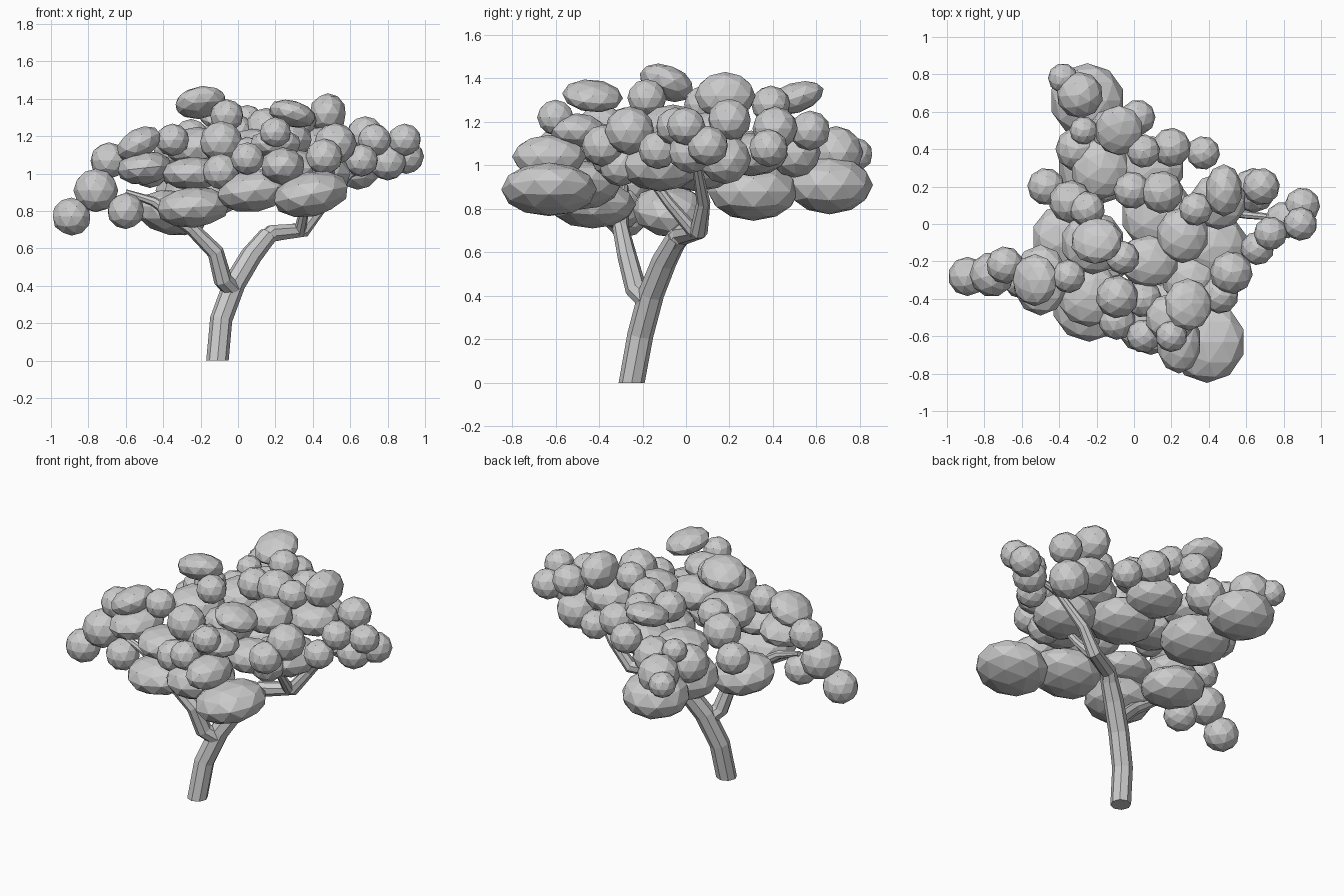
import bpy, bmesh, random
from math import radians
from mathutils import Vector, Matrix

random.seed(4)


def finish(bm, name):
    mesh = bpy.data.meshes.new(name)
    bm.to_mesh(mesh)
    bm.free()
    ob = bpy.data.objects.new(name, mesh)
    bpy.context.collection.objects.link(ob)
    return ob


def limb(name, path, sides=8, flat_start=False):
    """Tapered faceted tube through (x, y, z, radius) points."""
    bm = bmesh.new()
    pts = [Vector(p[:3]) for p in path]
    rings = []
    for i, p in enumerate(pts):
        a, b = pts[max(i - 1, 0)], pts[min(i + 1, len(pts) - 1)]
        d = Vector((0, 0, 1)) if flat_start and i == 0 else (b - a).normalized()
        q = Vector((0, 0, 1)).rotation_difference(d)
        ring = bmesh.ops.create_circle(
            bm, segments=sides, radius=path[i][3],
            matrix=Matrix.Translation(p) @ q.to_matrix().to_4x4())["verts"]
        rings.append(ring)
    for r, s in zip(rings, rings[1:]):
        for k in range(sides):
            n = (k + 1) % sides
            bm.faces.new((r[k], r[n], s[n], s[k]))
    bm.faces.new(rings[0])
    bm.faces.new(rings[-1])
    bmesh.ops.recalc_face_normals(bm, faces=bm.faces)
    return finish(bm, name)


def leaf_clump(name, x, y, z, rx, ry, rz):
    """Flat-shaded ellipsoid of foliage."""
    bm = bmesh.new()
    bmesh.ops.create_icosphere(bm, subdivisions=2, radius=1)
    ob = finish(bm, name)
    ob.location = (x, y, z)
    ob.scale = (rx, ry, rz)
    return ob


# Trunk and branches
limb("trunk", [(-.11, -.25, 0, .06), (-.09, -.21, .22, .06), (-.02, -.16, .41, .06),
               (.07, -.1, .56, .058), (.16, -.04, .67, .05)], flat_start=True)
limb("right_branch", [(.12, -.07, .62, .05), (.18, -.02, .68, .048), (.35, .06, .7, .042),
                      (.45, .08, .83, .032), (.6, .05, 1.0, .022), (.8, .03, 1.08, .015)])
limb("front_branch", [(.33, .04, .69, .032), (.36, -.08, .83, .025), (.37, -.17, .95, .02)])
limb("left_branch", [(-.03, -.18, .38, .05), (-.08, -.23, .43, .05), (-.12, -.27, .58, .045),
                     (-.25, -.3, .71, .038), (-.45, -.29, .85, .026), (-.6, -.28, .9, .016)])

# Wide leaf pads: centre and radii
pads = [
    (.39, -.63, .89, .21, .22, .12), (-.24, -.43, .82, .2, .2, .11),
    (.09, -.5, .91, .21, .2, .115), (-.25, .66, .91, .2, .2, .135),
    (-.2, .31, .88, .21, .21, .135), (-.35, -.07, .79, .2, .18, .12),
    (.42, -.12, 1.0, .19, .19, .12), (.13, .05, 1.0, .2, .2, .12),
    (.1, .3, 1.05, .17, .17, .1), (-.5, -.3, 1.03, .15, .19, .09),
    (-.53, -.3, 1.16, .13, .14, .08), (-.2, -.09, 1.38, .14, .13, .08),
    (.29, -.43, 1.32, .13, .14, .07), (.48, .18, 1.32, .1, .14, .11),
    (-.08, .5, 1.31, .13, .14, .07), (.08, -.2, 1.14, .16, .14, .1),
    (.26, -.06, 1.18, .14, .15, .1), (-.22, -.1, 1.14, .17, .17, .11),
    (-.18, .3, 1.06, .16, .17, .1), (.2, -.5, 1.16, .14, .13, .08),
    (-.24, -.38, 1.0, .17, .17, .09), (.45, .12, 1.15, .15, .15, .1),
    (.24, -.63, 1.04, .12, .17, .1), (.3, -.3, 1.03, .15, .14, .1),
]
# Tilts of the leaning pads: pad index -> degrees about x and y
tilts = {0: (0, -12), 1: (0, -4), 2: (0, -8), 9: (0, -6), 10: (0, -28),
         11: (-20, -10), 12: (-5, 15), 14: (18, 0), 5: (-5, 10)}
for i, p in enumerate(pads):
    ob = leaf_clump(f"leaf_pad_{i + 1}", *p)
    tx, ty = tilts.get(i, (0, 0))
    ob.rotation_euler = (radians(tx), radians(ty), 0)

# Round leaf puffs: centre and radius
puffs = [
    (-.29, .69, 1.06, .125), (-.38, .78, 1.05, .08), (-.06, -.18, 1.31, .09),
    (.05, .39, 1.28, .09), (.52, -.26, 1.16, .115), (.89, 0, 1.18, .09),
    (.9, .1, 1.09, .095), (.66, -.13, 1.07, .09), (.68, .2, 1.21, .1),
    (.64, .18, 1.03, .12), (.73, -.05, 1.18, .09), (.37, .38, 1.08, .09),
    (.2, .41, 1.17, .105), (.02, .57, 1.16, .095), (-.12, .5, 1.06, .12),
    (.42, -.3, 1.0, .1), (.2, -.6, 1.22, .085), (.46, -.38, 1.09, .1),
    (-.09, -.39, 1.17, .115), (-.09, -.52, 1.01, .1), (.05, -.6, 1.08, .09),
    (-.89, -.28, .77, .105), (-.76, -.27, .91, .12), (-.6, -.3, .8, .1),
    (-.69, -.22, 1.07, .1), (-.47, .2, 1.02, .1), (-.34, .12, 1.13, .115),
    (-.25, .08, 1.2, .095), (-.01, .18, 1.22, .1), (.15, .17, 1.24, .115),
    (.33, .08, 1.28, .09), (-.27, .5, 1.13, .075), (-.3, .4, 1.02, .12),
    (-.35, -.28, 1.18, .09), (.05, -.4, 1.1, .1), (.8, .02, 1.06, .1),
]
for i, (x, y, z, r) in enumerate(puffs):
    ob = leaf_clump(f"leaf_puff_{i + 1}", x, y, z, r, r, r * .97)
    ob.rotation_euler.z = random.uniform(0, 3)
